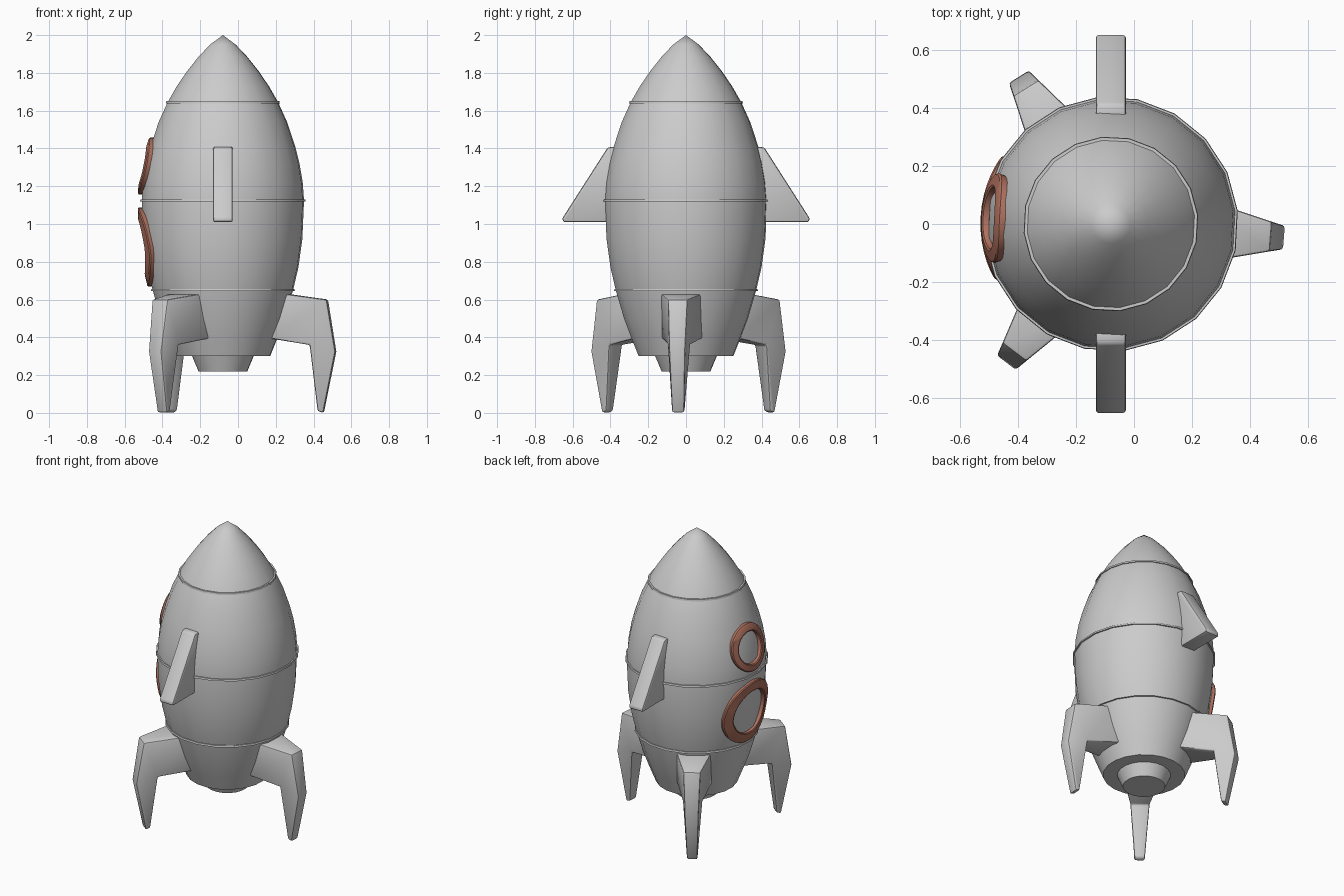
import bpy, bmesh
from math import sin, cos, pi, radians, sqrt
from mathutils import Matrix, Vector

if "Cube" in bpy.data.objects:
    bpy.data.objects.remove(bpy.data.objects["Cube"])

CX = -0.08      # body axis
SIDES = 20
HULL = [(0.0, 0.30), (0.252, 0.30), (0.292, 0.40), (0.33, 0.50), (0.374, 0.65),
        (0.402, 0.77), (0.423, 0.92), (0.432, 1.125), (0.425, 1.22), (0.408, 1.32),
        (0.385, 1.41), (0.342, 1.54), (0.294, 1.645), (0.245, 1.73), (0.19, 1.81),
        (0.13, 1.885), (0.068, 1.95), (0.0, 2.0)]


def finish(name, bm, location=(CX, 0, 0), angle=35, material=None):
    bmesh.ops.recalc_face_normals(bm, faces=bm.faces)
    mesh = bpy.data.meshes.new(name)
    bm.to_mesh(mesh)
    bm.free()
    ob = bpy.data.objects.new(name, mesh)
    ob.location = location
    bpy.context.collection.objects.link(ob)
    if material:
        mesh.materials.append(material)
    bpy.ops.object.select_all(action='DESELECT')
    ob.select_set(True)
    bpy.context.view_layer.objects.active = ob
    bpy.ops.object.shade_smooth_by_angle(angle=radians(angle))
    return ob


def lathe(name, profile, closed=False):
    bm = bmesh.new()
    a = radians(6)
    vs = [bm.verts.new((r * cos(a), r * sin(a), z)) for r, z in profile]
    pairs = list(zip(vs, vs[1:])) + ([(vs[-1], vs[0])] if closed else [])
    edges = [bm.edges.new(p) for p in pairs]
    bmesh.ops.spin(bm, geom=vs + edges, cent=(0, 0, 0), axis=(0, 0, 1),
                   angle=2 * pi, steps=SIDES, use_duplicate=False)
    bmesh.ops.remove_doubles(bm, verts=bm.verts, dist=1e-4)
    return finish(name, bm)


def bevel_sharp(bm, width):
    bmesh.ops.recalc_face_normals(bm, faces=bm.faces)
    edges = [e for e in bm.edges if e.calc_face_angle(0) > 0.6]
    bmesh.ops.bevel(bm, geom=edges, offset=width, segments=2, profile=0.5,
                    affect='EDGES', clamp_overlap=True)


def slab(outline, side_faces):
    """Solid from (radius, height, half width) points, mirrored across its middle."""
    bm = bmesh.new()
    left = [bm.verts.new((r, w, z)) for r, z, w in outline]
    right = [bm.verts.new((r, -w, z)) for r, z, w in outline]
    for f in side_faces:
        bm.faces.new([left[i] for i in f])
        bm.faces.new([right[i] for i in reversed(f)])
    n = len(outline)
    for i in range(n):
        j = (i + 1) % n
        bm.faces.new((left[i], right[i], right[j], left[j]))
    return bm


def hull_radius(z):
    for (r0, z0), (r1, z1) in zip(HULL[1:], HULL[2:]):
        if z0 <= z <= z1:
            return r0 + (r1 - r0) * (z - z0) / (z1 - z0)
    return 0.0


# hull with nose, and the exhaust nozzle
lathe("hull", HULL)
lathe("nozzle", [(0.0, 0.22), (0.13, 0.22), (0.168, 0.31), (0.0, 0.31)])

# thin seam bands around the hull
for name, z in (("lower_band", 0.65), ("middle_band", 1.125), ("nose_band", 1.645)):
    r = hull_radius(z)
    lathe(name, [(r - 0.02, z - 0.006), (r + 0.009, z - 0.006),
                 (r + 0.007, z + 0.006), (r - 0.02, z + 0.006)], closed=True)

# three landing legs
LEG = [(0.30, 0.635, 0.115), (0.555, 0.60, 0.052), (0.60, 0.325, 0.042),
       (0.535, 0.0, 0.032), (0.505, 0.01, 0.032), (0.465, 0.36, 0.06),
       (0.25, 0.395, 0.11)]
for name, ang in (("right_leg", -4.5), ("back_leg", 122), ("front_leg", 233)):
    bm = slab(LEG, [(0, 1, 5, 6), (1, 2, 5), (2, 3, 4, 5)])
    bevel_sharp(bm, 0.01)
    bmesh.ops.rotate(bm, verts=bm.verts, cent=(0, 0, 0),
                     matrix=Matrix.Rotation(radians(ang), 3, 'Z'))
    finish(name, bm)

# two side fins
FIN = [(0.37, 1.41, 0.052), (0.415, 1.405, 0.052), (0.655, 1.03, 0.052),
       (0.65, 1.01, 0.052), (0.37, 1.01, 0.052)]
for name, ang in (("back_fin", 90), ("front_fin", -90)):
    bm = slab(FIN, [(0, 1, 2, 3, 4)])
    bevel_sharp(bm, 0.018)
    bmesh.ops.rotate(bm, verts=bm.verts, cent=(0, 0, 0),
                     matrix=Matrix.Rotation(radians(ang), 3, 'Z'))
    finish(name, bm)

# porthole rims that follow the hull surface
copper = bpy.data.materials.new("copper")
copper.diffuse_color = (0.42, 0.16, 0.11, 1)
copper.use_nodes = True
copper.node_tree.nodes["Principled BSDF"].inputs["Base Color"].default_value = copper.diffuse_color
for name, zc, outer, inner in (("upper_porthole", 1.307, 0.15, 0.103),
                               ("lower_porthole", 0.878, 0.21, 0.145)):
    bm = bmesh.new()
    n = 32
    section = [(outer, -0.015), (outer, 0.016), (outer - 0.006, 0.021),
               (inner + 0.006, 0.021), (inner, 0.016), (inner, -0.015)]
    rings = []
    for i in range(n):
        a = 2 * pi * i / n
        ring = []
        for r, lift in section:
            y, z = 0.02 + r * cos(a), zc + r * sin(a)
            R = hull_radius(z)
            p = Vector((-sqrt(R * R - y * y), y, 0))
            p *= (R + lift) / R
            ring.append(bm.verts.new((p.x, p.y, z)))
        rings.append(ring)
    m = len(section)
    for i in range(n):
        a, b = rings[i], rings[(i + 1) % n]
        for k in range(m):
            bm.faces.new((a[k], b[k], b[(k + 1) % m], a[(k + 1) % m]))
    finish(name, bm, material=copper)
